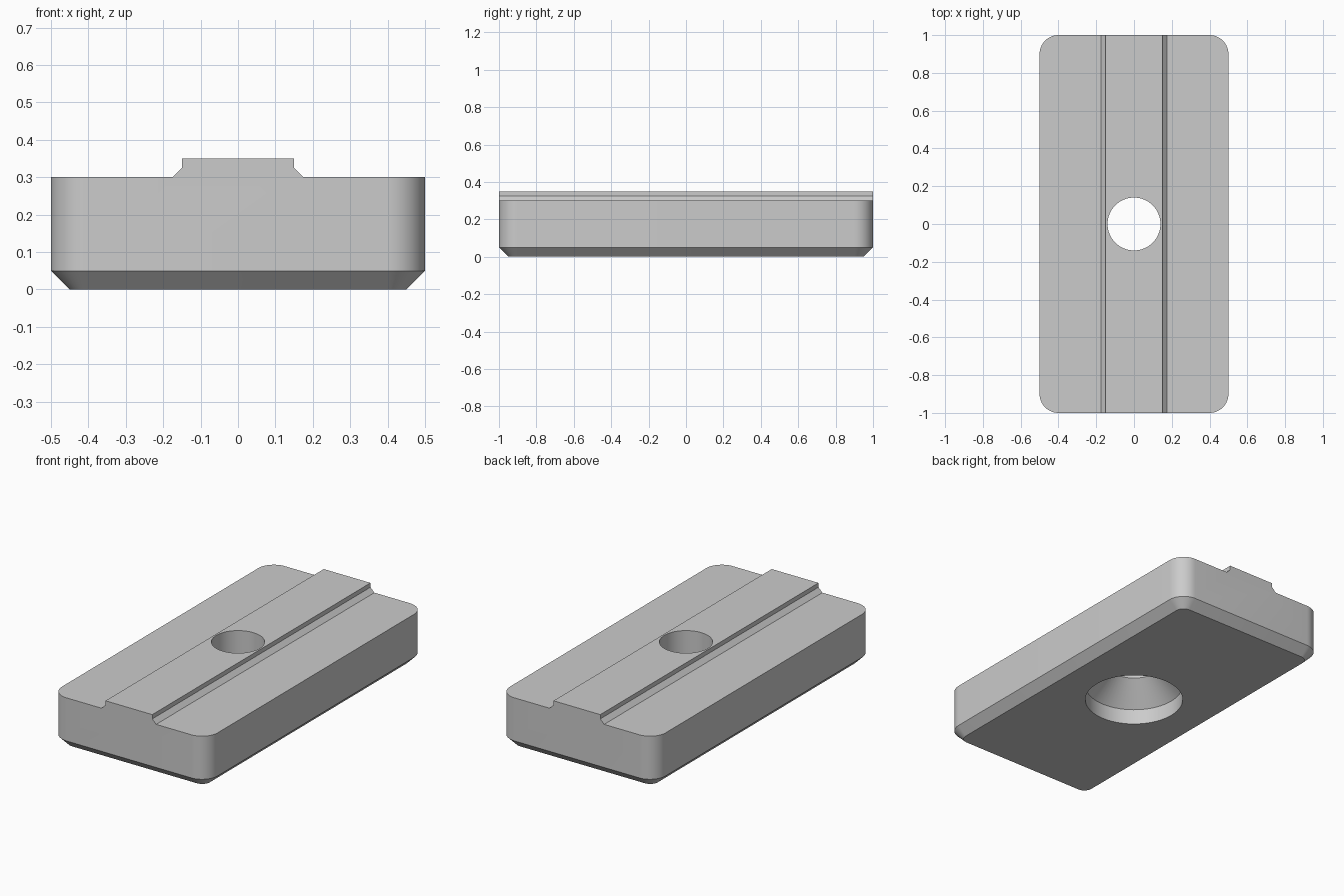
import bpy, bmesh
from math import sin, cos, pi

cube = bpy.data.objects.get("Cube")
if cube:
    bpy.data.objects.remove(cube, do_unlink=True)

steel = bpy.data.materials.new("grey steel")
steel.use_nodes = True
GREY = (0.6, 0.6, 0.6, 1)
steel.diffuse_color = GREY
steel.node_tree.nodes["Principled BSDF"].inputs["Base Color"].default_value = GREY


def loft(name, rings):
    """Closed solid through a stack of matching point rings."""
    bm = bmesh.new()
    loops = [[bm.verts.new(p) for p in ring] for ring in rings]
    n = len(loops[0])
    for low, high in zip(loops, loops[1:]):
        for i in range(n):
            j = (i + 1) % n
            bm.faces.new((low[i], low[j], high[j], high[i]))
    bm.faces.new(loops[0][::-1])
    bm.faces.new(loops[-1])
    bmesh.ops.recalc_face_normals(bm, faces=bm.faces)
    mesh = bpy.data.meshes.new(name)
    bm.to_mesh(mesh)
    bm.free()
    mesh.materials.append(steel)
    obj = bpy.data.objects.new(name, mesh)
    bpy.context.collection.objects.link(obj)
    return obj


def rounded_ring(radius, z, cx=0.4, cy=0.9, steps=12):
    """Rounded rectangle with corner arcs centred on (+-cx, +-cy)."""
    ring = []
    for q, (sx, sy) in enumerate([(1, 1), (-1, 1), (-1, -1), (1, -1)]):
        for k in range(steps + 1):
            a = (q + k / steps) * pi / 2
            ring.append((sx * cx + radius * cos(a), sy * cy + radius * sin(a), z))
    return ring


def circle_ring(radius, z, sides=64):
    return [(radius * cos(2 * pi * i / sides), radius * sin(2 * pi * i / sides), z)
            for i in range(sides)]


# Rounded block with a chamfered underside
block = loft("nut_block", [rounded_ring(0.05, 0), rounded_ring(0.1, 0.05),
                           rounded_ring(0.1, 0.35)])

# Channels either side leave the raised rail with flared feet
cutters = []
profile = [(0.175, 0.3), (0.7, 0.3), (0.7, 0.5), (0.15, 0.5), (0.15, 0.325)]
for side, label in ((1, "left"), (-1, "right")):
    cutters.append(loft(label + "_channel_cutter",
                        [[(side * x, y, z) for x, z in profile] for y in (-1.2, 1.2)]))

# Through hole with a conical seat and a wide counterbore below
cutters.append(loft("bore_cutter", [circle_ring(r, z) for r, z in
                    ((0.267, -0.1), (0.267, 0.09), (0.14, 0.217), (0.14, 0.5))]))

bpy.ops.object.select_all(action="DESELECT")
block.select_set(True)
bpy.context.view_layer.objects.active = block
for cutter in cutters:
    cut = block.modifiers.new(cutter.name, "BOOLEAN")
    cut.operation = "DIFFERENCE"
    cut.solver = "EXACT"
    cut.object = cutter
    bpy.ops.object.modifier_apply(modifier=cut.name)
    bpy.data.objects.remove(cutter, do_unlink=True)

bpy.ops.object.shade_smooth_by_angle(angle=pi / 6)
